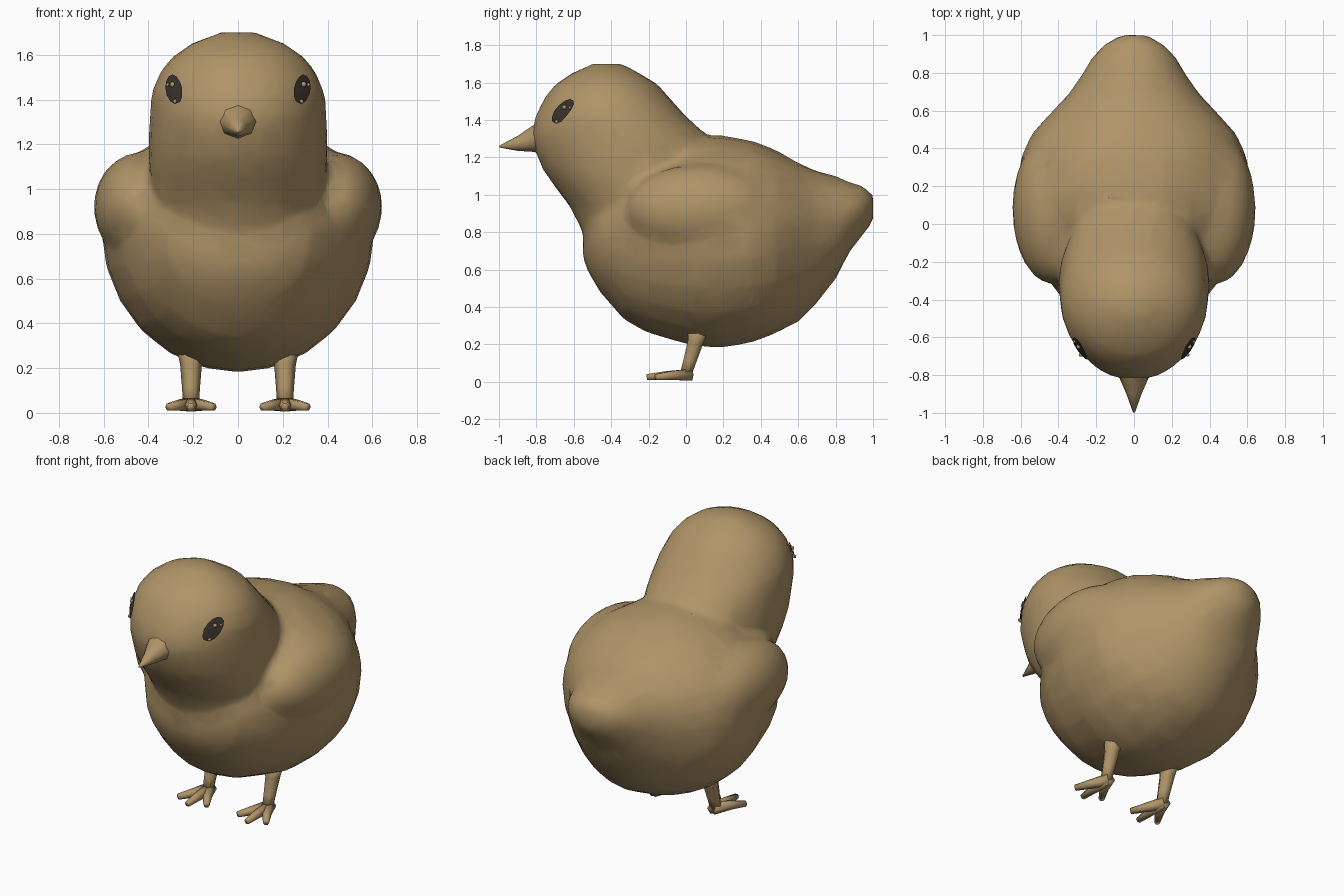
import bpy, bmesh, math
from mathutils import Vector
from mathutils.bvhtree import BVHTree

if "Cube" in bpy.data.objects:
    bpy.data.objects.remove(bpy.data.objects["Cube"])


def material(name, rgb):
    m = bpy.data.materials.new(name)
    m.diffuse_color = (*rgb, 1)
    m.use_nodes = True
    m.node_tree.nodes["Principled BSDF"].inputs["Base Color"].default_value = m.diffuse_color
    return m


TAN = material("tan down", (0.43, 0.296, 0.138))
DARK = material("dark eye", (0.04, 0.031, 0.025))


def make(name, bm, mat):
    bmesh.ops.recalc_face_normals(bm, faces=bm.faces)
    me = bpy.data.meshes.new(name)
    bm.to_mesh(me)
    bm.free()
    me.materials.append(mat)
    me.polygons.foreach_set("use_smooth", [True] * len(me.polygons))
    ob = bpy.data.objects.new(name, me)
    bpy.context.collection.objects.link(ob)
    return ob


def loft(bm, rings):
    """Skin a list of point rings and cap both ends."""
    vs = [[bm.verts.new(p) for p in r] for r in rings]
    n = len(vs[0])
    for a, b in zip(vs, vs[1:]):
        for i in range(n):
            j = (i + 1) % n
            bm.faces.new((a[i], a[j], b[j], b[i]))
    bm.faces.new(vs[0])
    bm.faces.new(vs[-1])


def tube(bm, points, radii, sides=6):
    rings = []
    for i, p in enumerate(points):
        d = Vector(points[min(i + 1, len(points) - 1)]) - Vector(points[max(i - 1, 0)])
        q = d.to_track_quat('Z', 'Y')
        rings.append([Vector(p) + q @ Vector((radii[i] * math.cos(t), radii[i] * math.sin(t), 0))
                      for t in (2 * math.pi * k / sides for k in range(sides))])
    loft(bm, rings)


ANGLES = [2 * math.pi * k / 24 for k in range(24)]
bm = bmesh.new()

# Torso and tail: y, bottom, top, half width, height of widest point
torso = [(-0.55, 0.66, 0.84, 0.10, 0.75), (-0.52, 0.58, 0.95, 0.22, 0.76),
         (-0.46, 0.48, 1.05, 0.33, 0.78), (-0.33, 0.33, 1.15, 0.43, 0.80),
         (-0.20, 0.26, 1.22, 0.52, 0.82), (0.05, 0.19, 1.31, 0.60, 0.82),
         (0.18, 0.18, 1.32, 0.61, 0.82), (0.35, 0.21, 1.29, 0.60, 0.82),
         (0.48, 0.26, 1.24, 0.54, 0.82), (0.60, 0.32, 1.17, 0.43, 0.83),
         (0.69, 0.41, 1.13, 0.345, 0.84), (0.80, 0.55, 1.10, 0.27, 0.86),
         (0.87, 0.69, 1.07, 0.23, 0.90), (0.95, 0.79, 1.045, 0.16, 0.93),
         (1.00, 0.86, 1.00, 0.07, 0.94)]
loft(bm, [[(w * math.cos(t), y, c + math.sin(t) * ((hi - c) if math.sin(t) > 0 else (c - lo)))
           for t in ANGLES] for y, lo, hi, w, c in torso])

# Head and neck: z, front, back, half width
head = [(0.62, -0.50, 0.0, 0.25), (0.80, -0.55, 0.05, 0.33), (0.95, -0.63, 0.08, 0.37),
        (1.04, -0.70, 0.10, 0.39), (1.14, -0.77, 0.14, 0.40), (1.24, -0.81, 0.16, 0.40),
        (1.32, -0.83, 0.11, 0.395), (1.42, -0.805, 0.0, 0.39), (1.52, -0.755, -0.09, 0.35),
        (1.59, -0.70, -0.15, 0.295), (1.65, -0.61, -0.25, 0.21), (1.70, -0.50, -0.34, 0.08)]
loft(bm, [[(w * math.cos(t), (a + b) / 2 + (b - a) / 2 * math.sin(t), z) for t in ANGLES]
          for z, a, b, w in head])

# Folded wings bulging from the flanks
for s in (-1, 1):
    r = bmesh.ops.create_uvsphere(bm, u_segments=24, v_segments=16, radius=1)
    for v in r["verts"]:
        v.co = Vector((s * 0.43 + v.co.x * 0.215, 0.08 + v.co.y * 0.40, 0.92 + v.co.z * 0.245))

# Fuse into one soft low-poly skin
body = make("body", bm, TAN)
m = body.modifiers.new("fuse", 'REMESH')
m.mode = 'VOXEL'
m.voxel_size = 0.025
m.use_smooth_shade = True
m = body.modifiers.new("soften", 'SMOOTH')
m.factor = 0.5
m.iterations = 5
m = body.modifiers.new("simplify", 'DECIMATE')
m.ratio = 0.08
deps = bpy.context.evaluated_depsgraph_get()
skin = BVHTree.FromObject(body, deps)

# Beak
bm = bmesh.new()
loft(bm, [[(w * math.cos(t), y, z + h * math.sin(t)) for t in ANGLES[::3]]
          for y, z, w, h in ((-0.74, 1.315, 0.12, 0.10), (-0.82, 1.30, 0.075, 0.07),
                             (-0.90, 1.275, 0.04, 0.04), (-0.998, 1.258, 0.005, 0.005))])
make("beak", bm, TAN)

for s, side in ((-1, "left"), (1, "right")):
    # Eye patch laid on the head, slanting up and back
    def on_skin(u, v, lift):
        across = Vector((s * 0.62, 0.78, 0))
        p = Vector((s * 0.278, -0.65, 1.447)) + across * u + Vector((0, 0, v))
        loc, normal, _, _ = skin.find_nearest(p)
        return loc + normal * lift

    bm = bmesh.new()
    rings = []
    for f in (1.0, 0.5):
        rings.append([bm.verts.new(on_skin(0.066 * f * math.cos(t),
                                           f * (0.058 * math.sin(t) + 0.036 * math.cos(t)), 0.009))
                      for t in ANGLES[::2]])
    for i in range(12):
        j = (i + 1) % 12
        bm.faces.new((rings[0][i], rings[0][j], rings[1][j], rings[1][i]))
    bm.faces.new(rings[1])
    make(side + "_eye", bm, DARK)

    # Small pale flecks on the eye
    bm = bmesh.new()
    for u, v, rad in ((0.01, 0.015, 0.014), (-0.03, -0.058, 0.011), (0.045, 0.015, 0.009)):
        r = bmesh.ops.create_icosphere(bm, subdivisions=1, radius=rad)
        bmesh.ops.translate(bm, verts=r["verts"], vec=on_skin(u, v, 0.010))
    make(side + "_eye_flecks", bm, TAN)

    # Leg with three forward toes
    bm = bmesh.new()
    x = s * 0.21
    tube(bm, [(x, 0.07, 0.30), (x, 0.05, 0.21), (x, 0.02, 0.11), (x, 0.0, 0.045)],
         [0.065, 0.048, 0.04, 0.036])
    for dx, y in ((-0.10, -0.16), (0, -0.21), (0.10, -0.16)):
        tube(bm, [(x, 0.025, 0.038), (x + dx * 0.5, y * 0.5, 0.034), (x + dx, y, 0.026)],
             [0.036, 0.027, 0.018])
    leg = make(side + "_leg", bm, TAN)
    for v in leg.data.vertices:
        v.co.z = max(v.co.z, 0.0)
